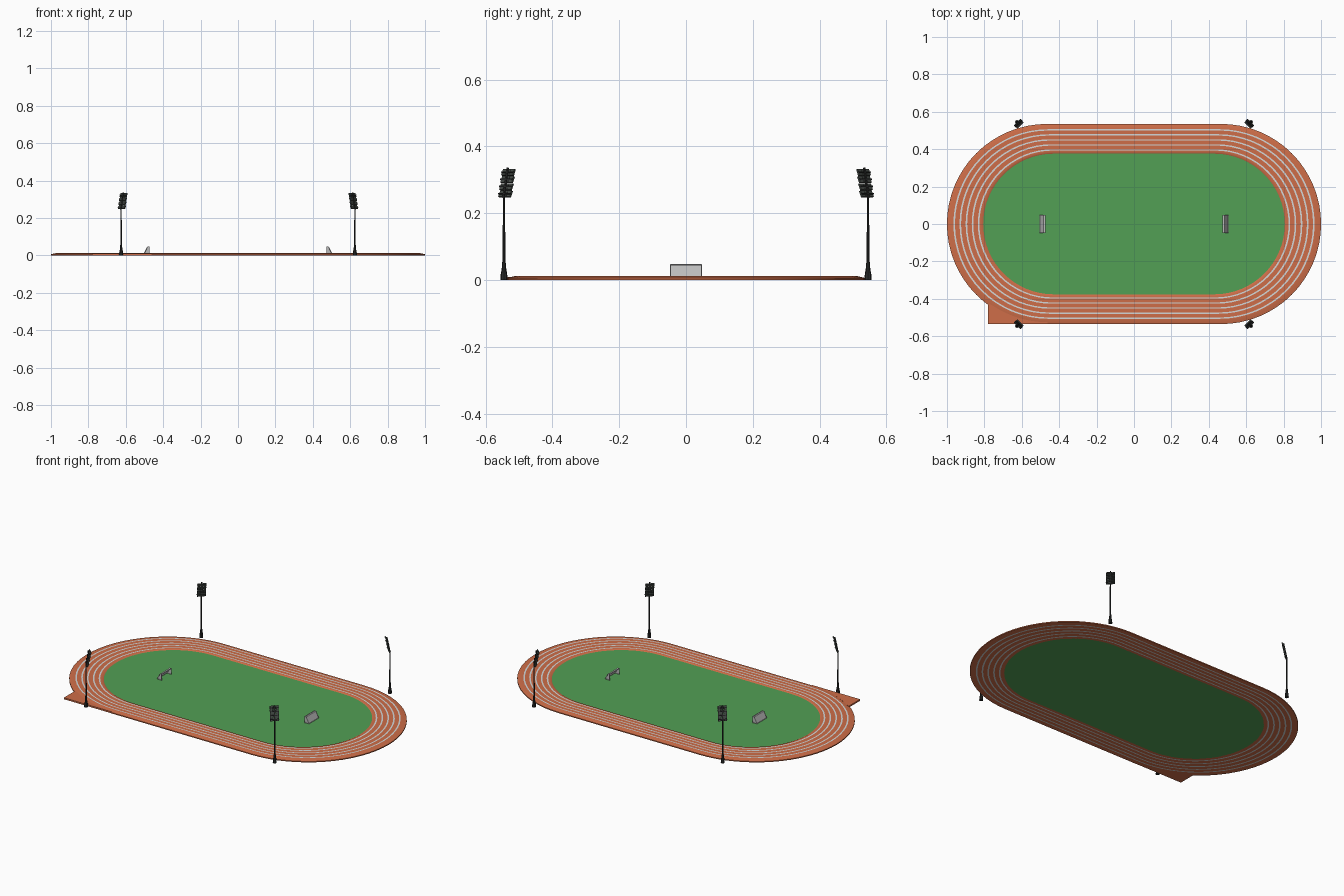
import bpy, bmesh, math
from mathutils import Matrix, Vector

if "Cube" in bpy.data.objects:
    bpy.data.objects.remove(bpy.data.objects["Cube"])


def material(name, rgb):
    m = bpy.data.materials.new(name)
    m.diffuse_color = (*rgb, 1)
    m.use_nodes = True
    m.node_tree.nodes["Principled BSDF"].inputs["Base Color"].default_value = m.diffuse_color
    return m


TRACK = material("track_red", (0.62, 0.155, 0.065))
LINE = material("lane_white", (0.66, 0.68, 0.68))
GRASS = material("grass_green", (0.085, 0.35, 0.09))
POLE = material("pole_black", (0.022, 0.024, 0.023))
PANEL = material("panel_grey", (0.055, 0.065, 0.058))
GOAL = material("goal_grey", (0.36, 0.36, 0.37))
NET = material("net_grey", (0.5, 0.5, 0.5))


def finish(name, bm, *mats, angle=None):
    bmesh.ops.recalc_face_normals(bm, faces=bm.faces)
    me = bpy.data.meshes.new(name)
    bm.to_mesh(me)
    bm.free()
    ob = bpy.data.objects.new(name, me)
    bpy.context.collection.objects.link(ob)
    for m in mats:
        me.materials.append(m)
    if angle:
        bpy.context.view_layer.objects.active = ob
        ob.select_set(True)
        bpy.ops.object.shade_smooth_by_angle(angle=math.radians(angle))
        ob.select_set(False)
    return ob


def stadium(r, z, n=32):
    """Ring of points: two straights joined by two half circles."""
    a = 0.43 + (r - 0.375) * 0.22
    pts = []
    for side in (1, -1):
        for i in range(n + 1):
            t = -math.pi / 2 + math.pi * i / n
            pts.append(Vector((side * (a + r * math.cos(t)), side * r * math.sin(t), z)))
    return pts


def prism(bm, pts, z0, z1):
    low = [bm.verts.new((p[0], p[1], z0)) for p in pts]
    high = [bm.verts.new((p[0], p[1], z1)) for p in pts]
    bm.faces.new(low)
    bm.faces.new(high)
    for i in range(len(pts)):
        j = (i + 1) % len(pts)
        bm.faces.new((low[i], low[j], high[j], high[i]))


def box(bm, mat, centre, size, rot=Matrix()):
    bmesh.ops.create_cube(bm, size=1, matrix=mat @ Matrix.Translation(centre) @ rot
                          @ Matrix.Diagonal((*size, 1)))


def rod(bm, a, b, r0, r1=None, mat=Matrix(), sides=8):
    a, b = Vector(a), Vector(b)
    d = b - a
    bmesh.ops.create_cone(bm, cap_ends=True, segments=sides, radius1=r0, radius2=r1 or r0,
                          depth=d.length, matrix=mat @ Matrix.Translation((a + b) / 2)
                          @ d.to_track_quat('Z', 'Y').to_matrix().to_4x4())


# running track: cross-section swept round the stadium, lane lines are narrow bands
TOP = 0.012
section = [(0.375, 0.008, 0), (0.382, TOP, 0)]
for k in range(5):
    r = 0.396 + 0.0268 * k
    section += [(r - 0.0035, TOP, 1), (r + 0.0035, TOP, 0)]
section += [(0.512, TOP, 0), (0.535, 0.006, 0)]
bm = bmesh.new()
rings_top = [[bm.verts.new(p) for p in stadium(r, z)] for r, z, _ in section]
rings_low = [[bm.verts.new(p) for p in stadium(r, 0)] for r, _, _ in section]
loop = rings_top + rings_low[::-1]
mats = [m for _, _, m in section[:-1]]
mats = mats + [0] + mats[::-1] + [0]
for k, ring in enumerate(loop):
    nxt = loop[(k + 1) % len(loop)]
    for i in range(len(ring)):
        j = (i + 1) % len(ring)
        f = bm.faces.new((ring[i], ring[j], nxt[j], nxt[i]))
        f.material_index = mats[k]
finish("running_track", bm, TRACK, LINE, angle=30)

# sprint start extension at the front left corner
bm = bmesh.new()
arc = [p for p in stadium(0.525, 0) if -0.78 < p.x < -0.44 and p.y < 0]
arc.sort(key=lambda p: p.x)
prism(bm, [(-0.78, -0.534), (-0.78, -0.425)] + [(p.x, p.y) for p in arc]
      + [(arc[-1].x, -0.534)], 0, 0.009)
finish("sprint_start", bm, TRACK)

# grass infield
bm = bmesh.new()
prism(bm, stadium(0.376, 0), 0, 0.0085)
finish("infield", bm, GRASS)

# goals: frame plus sloping net panels
for s, side in ((-1, "left"), (1, "right")):
    xf, xb, h, w, g = s * 0.474, s * 0.503, 0.045, 0.046, 0.0085
    bm = bmesh.new()
    rod(bm, (xf, -w, h), (xf, w, h), 0.002)
    rod(bm, (xb, -w, g + 0.002), (xb, w, g + 0.002), 0.0015)
    for y in (-w, w):
        rod(bm, (xf, y, g), (xf, y, h), 0.002)
        rod(bm, (xf + s * 0.01, y, h), (xb, y, g), 0.0015)
        rod(bm, (xf, y, h), (xf + s * 0.01, y, h), 0.0015)
        rod(bm, (xf, y, g + 0.002), (xb, y, g + 0.002), 0.0015)
    finish(side + "_goal_frame", bm, GOAL, angle=40)
    bm = bmesh.new()
    prof = [(xf, g), (xf, h), (xf + s * 0.01, h), (xb, g)]
    a = [bm.verts.new((x, -w, z)) for x, z in prof]
    b = [bm.verts.new((x, w, z)) for x, z in prof]
    bm.faces.new(a)
    bm.faces.new(b)
    for i in (1, 2):
        bm.faces.new((a[i], a[i + 1], b[i + 1], b[i]))
    finish(side + "_goal_net", bm, NET)

# floodlight masts, local +x faces the middle of the field
for sx in (-1, 1):
    for sy in (-1, 1):
        tag = ("left" if sx < 0 else "right") + ("_front" if sy < 0 else "_back")
        M = (Matrix.Translation((sx * 0.625, sy * 0.545, 0))
             @ Matrix.Rotation(math.atan2(-sy, -sx), 4, 'Z'))
        bm = bmesh.new()
        rod(bm, (0, 0, 0), (0, 0, 0.026), 0.011, 0.009, M)
        rod(bm, (0, 0, 0.026), (0, 0, 0.055), 0.0075, 0.005, M)
        rod(bm, (0, 0, 0.055), (0, 0, 0.25), 0.0045, 0.003, M)
        finish(tag + "_mast", bm, POLE, angle=40)
        # lamp rack leaning toward the field
        P = M @ Matrix.Translation((0.011, 0, 0.29)) @ Matrix.Rotation(math.radians(11), 4, 'Y')
        bm = bmesh.new()
        box(bm, P, (-0.004, 0, 0), (0.004, 0.006, 0.092))
        for z in (-0.033, -0.011, 0.011, 0.033):
            box(bm, P, (-0.003, 0, z), (0.004, 0.05, 0.004))
        rod(bm, (0, 0, 0.245), (0.006, 0, 0.262), 0.003, mat=M)
        finish(tag + "_lamp_rack", bm, POLE)
        bm = bmesh.new()
        for z in (-0.033, -0.011, 0.011, 0.033):
            for y in (-0.0165, 0, 0.0165):
                box(bm, P, (0.002, y, z), (0.006, 0.0155, 0.0205),
                    Matrix.Rotation(math.radians(14), 4, 'Y'))
        finish(tag + "_lamps", bm, PANEL)
